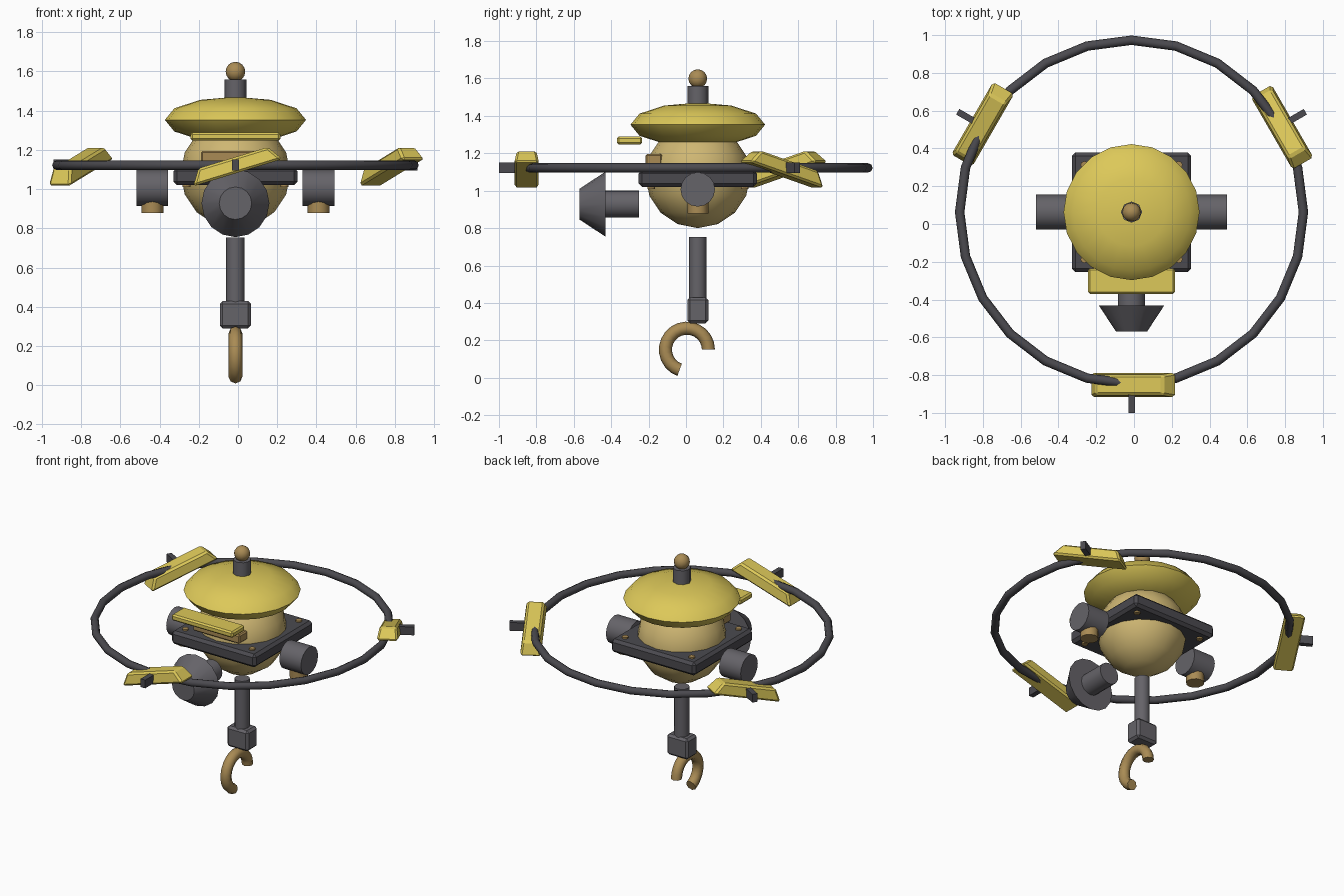
import bpy, bmesh, math
from mathutils import Matrix, Vector

if "Cube" in bpy.data.objects:
    bpy.data.objects.remove(bpy.data.objects["Cube"])

CX, CY = -0.013, 0.063          # model axis
R90 = math.pi / 2


def mat(name, rgb):
    m = bpy.data.materials.new(name)
    m.diffuse_color = (*rgb, 1)
    m.use_nodes = True
    m.node_tree.nodes["Principled BSDF"].inputs["Base Color"].default_value = m.diffuse_color
    return m


YELLOW = mat("yellow paint", (0.72, 0.58, 0.10))
TAN = mat("tan shell", (0.62, 0.47, 0.17))
BRASS = mat("brass", (0.40, 0.26, 0.09))
GREY = mat("grey metal", (0.13, 0.125, 0.14))
DARK = mat("dark metal", (0.07, 0.068, 0.078))


def finish(name, bm, m, loc, rot=Matrix(), smooth=35):
    bmesh.ops.recalc_face_normals(bm, faces=bm.faces)
    me = bpy.data.meshes.new(name)
    bm.to_mesh(me)
    bm.free()
    me.transform(Matrix.Translation((CX + loc[0], CY + loc[1], loc[2])) @ rot)
    ob = bpy.data.objects.new(name, me)
    bpy.context.collection.objects.link(ob)
    me.materials.append(m)
    if smooth:
        bpy.ops.object.select_all(action='DESELECT')
        ob.select_set(True)
        bpy.context.view_layer.objects.active = ob
        bpy.ops.object.shade_smooth_by_angle(angle=math.radians(smooth))
    return ob


def sphere(name, m, loc, size, u=16, v=6, smooth=40):
    bm = bmesh.new()
    bmesh.ops.create_uvsphere(bm, u_segments=u, v_segments=v, radius=1)
    bmesh.ops.scale(bm, vec=size, verts=bm.verts)
    return finish(name, bm, m, loc, smooth=smooth)


def cone(name, m, loc, r1, r2, depth, rot=Matrix(), seg=16):
    bm = bmesh.new()
    bmesh.ops.create_cone(bm, cap_ends=True, segments=seg, radius1=r1, radius2=r2, depth=depth)
    return finish(name, bm, m, loc, rot, 50)


def box(name, m, loc, size, bevel=0.0, rot=Matrix(), top=(1, 1)):
    bm = bmesh.new()
    bmesh.ops.create_cube(bm, size=1)
    for v in bm.verts:
        if v.co.z > 0:
            v.co.x *= top[0]
            v.co.y *= top[1]
    bmesh.ops.scale(bm, vec=size, verts=bm.verts)
    if bevel:
        bmesh.ops.bevel(bm, geom=bm.edges[:], offset=bevel, segments=1, affect='EDGES')
    return finish(name, bm, m, loc, rot, 0)


def arc_tube(name, m, loc, major, minor, sweep, n, sides, rot=Matrix()):
    """Tube along a circle in XY, closed when sweep is 360."""
    closed = sweep >= 360
    bm = bmesh.new()
    rings = []
    for i in range(n if closed else n + 1):
        a = math.radians(sweep) * i / n
        rings.append([bm.verts.new(((major + minor * math.cos(t)) * math.cos(a),
                                    (major + minor * math.cos(t)) * math.sin(a),
                                    minor * math.sin(t)))
                      for t in (2 * math.pi * k / sides for k in range(sides))])
    for i in range(n):
        p, q = rings[i], rings[(i + 1) % len(rings)]
        for k in range(sides):
            j = (k + 1) % sides
            bm.faces.new((p[k], q[k], q[j], p[j]))
    if not closed:
        bm.faces.new(rings[0])
        bm.faces.new(rings[-1])
    return finish(name, bm, m, loc, rot, 50)


# Central body, cap and antenna
sphere("body", TAN, (0, 0, 1.08), (0.28, 0.28, 0.28), 16, 8)
sphere("cap", YELLOW, (0, 0, 1.353), (0.36, 0.36, 0.118), 20, 6)
cone("antenna_post", GREY, (0, 0, 1.49), 0.056, 0.056, 0.14, seg=8)
sphere("antenna_ball", BRASS, (0, 0, 1.599), (0.05, 0.05, 0.05), 12, 8)

# Square collar plate with corner bolts above and below
box("collar_plate", DARK, (0, 0, 1.065), (0.632, 0.632, 0.09), 0.018)
for sx in (-1, 1):
    for sy in (-1, 1):
        cone("collar_bolt", BRASS, (sx * 0.25, sy * 0.25, 1.065), 0.02, 0.02, 0.11, seg=8)

# Visor and the eye bar under it
box("visor", YELLOW, (0, -0.365, 1.268), (0.46, 0.135, 0.042), 0.01)
box("eye_bar", BRASS, (0, -0.235, 1.165), (0.35, 0.09, 0.06), 0.008)

# Side thrusters with downward nozzles
along_x = Matrix.Rotation(R90, 4, 'Y')
for side in (-1, 1):
    cone("side_thruster", GREY, (side * 0.424, 0, 1.007), 0.092, 0.092, 0.162, along_x)
    cone("side_nozzle", BRASS, (side * 0.424, 0, 0.91), 0.056, 0.056, 0.066, seg=12)

# Front lamp: stem and tapering head
along_front = Matrix.Rotation(R90, 4, 'X')
cone("lamp_stem", GREY, (0, -0.41, 0.928), 0.072, 0.072, 0.19, along_front)
cone("lamp_head", GREY, (0, -0.563, 0.928), 0.173, 0.083, 0.137, along_front)

# Lower shaft, block and hook
cone("hook_shaft", GREY, (0, 0, 0.58), 0.047, 0.047, 0.345, seg=12)
box("hook_block", GREY, (0, 0, 0.36), (0.16, 0.112, 0.14), 0.015)
hook_rot = Matrix(((0, 0, 1, 0), (1, 0, 0, 0), (0, 1, 0, 0), (0, 0, 0, 1)))
arc_tube("hook", BRASS, (0, 0.005 - CY, 0.15), 0.115, 0.035, 250, 16, 8, hook_rot)

# Outer ring
arc_tube("outer_ring", DARK, (0, 0, 1.122), 0.91, 0.025, 360, 24, 8)

# Tilted vanes with mounting pins, three around the ring
for where, turn in ((-90, 0), (30, -60), (150, 60)):
    d = Vector((math.cos(math.radians(where)), math.sin(math.radians(where)), 0))
    spin = Matrix.Rotation(math.radians(turn), 4, 'Z')
    tilt = spin @ Matrix.Rotation(math.radians(-17), 4, 'Y')
    p = d * 0.915
    box("ring_vane", YELLOW, (p.x, p.y, 1.122), (0.475, 0.132, 0.08), 0.012, tilt, (0.78, 0.8))
    p = d * 0.98
    box("vane_pin", DARK, (p.x, p.y, 1.122), (0.034, 0.165, 0.056), 0, spin)
